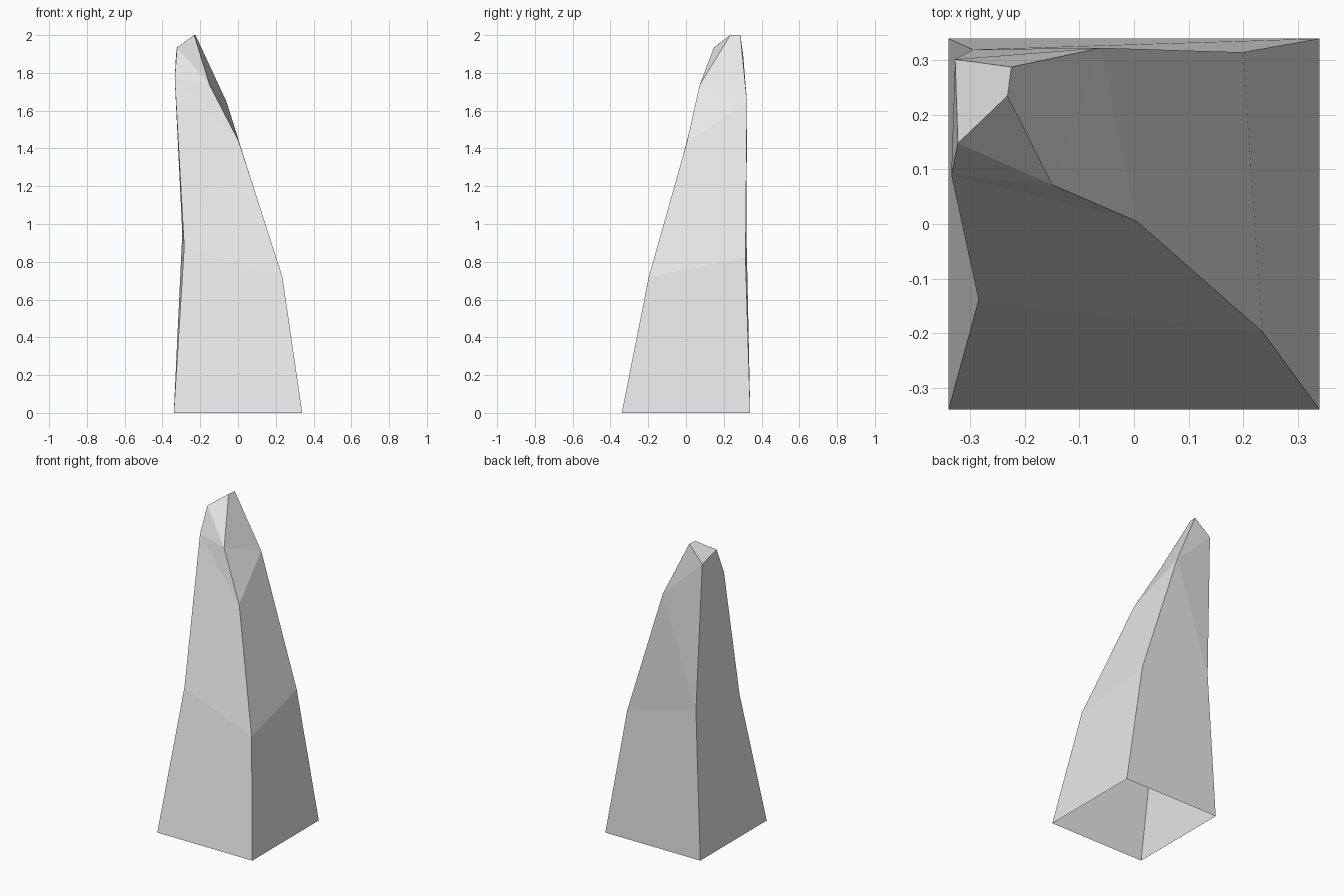
import bpy
import bmesh

# Remove the default object only
default = bpy.data.objects.get("Cube")
if default:
    bpy.data.objects.remove(default, do_unlink=True)


def make_material(name, rgb):
    mat = bpy.data.materials.new(name)
    mat.use_nodes = True
    color = (*rgb, 1.0)
    mat.diffuse_color = color
    mat.node_tree.nodes["Principled BSDF"].inputs["Base Color"].default_value = color
    return mat


# Corners of the leaning spire, level by level
HALF = 0.34
corners = {
    # square foot
    "foot_front_right": (-HALF, -HALF, 0),
    "foot_front_left": (HALF, -HALF, 0),
    "foot_back_left": (HALF, HALF, 0),
    "foot_back_right": (-HALF, HALF, 0),
    # waist, where the slopes change
    "waist_front_right": (-0.285, -0.14, 0.88),
    "waist_front_left": (0.235, -0.197, 0.72),
    "waist_back_left": (0.2, 0.315, 0.82),
    "waist_back_right": (-0.295, 0.32, 0.95),
    # shoulder, with the front left edge chipped twice
    "shoulder_front_right": (-0.335, 0.09, 1.77),
    "shoulder_front_left": (0.005, 0.005, 1.435),
    "shoulder_back_left": (-0.06, 0.323, 1.645),
    "chip": (-0.15, 0.072, 1.735),
    # sloping tip
    "tip_front_right": (-0.323, 0.148, 1.935),
    "tip_front_left": (-0.232, 0.235, 2.0),
    "tip_back_left": (-0.225, 0.288, 2.0),
    "tip_back_right": (-0.328, 0.302, 1.9),
}

bm = bmesh.new()
verts = {name: bm.verts.new(co) for name, co in corners.items()}


def facet(*names):
    bm.faces.new([verts[n] for n in names])


# Lower walls: one quad per side, open underneath
sides = ["front_right", "front_left", "back_left", "back_right"]
for a, b in zip(sides, sides[1:] + sides[:1]):
    facet("foot_" + a, "foot_" + b, "waist_" + b, "waist_" + a)

# Upper front
facet("waist_front_right", "waist_front_left", "shoulder_front_left")
facet("waist_front_right", "shoulder_front_left", "shoulder_front_right")
facet("shoulder_front_right", "shoulder_front_left", "chip")
facet("shoulder_front_right", "chip", "tip_front_right")
facet("tip_front_right", "chip", "tip_front_left")

# Upper left
facet("waist_front_left", "waist_back_left", "shoulder_front_left")
facet("waist_back_left", "shoulder_back_left", "shoulder_front_left")
facet("shoulder_front_left", "shoulder_back_left", "chip")
facet("chip", "shoulder_back_left", "tip_back_left", "tip_front_left")

# Upper back
facet("waist_back_left", "waist_back_right", "shoulder_back_left")
facet("waist_back_right", "tip_back_right", "shoulder_back_left")
facet("shoulder_back_left", "tip_back_right", "tip_back_left")

# Upper right
facet("waist_back_right", "waist_front_right", "shoulder_front_right", "tip_back_right")
facet("shoulder_front_right", "tip_front_right", "tip_back_right")

# Cap
facet("tip_front_right", "tip_front_left", "tip_back_left", "tip_back_right")

mesh = bpy.data.meshes.new("rock_spire")
bm.to_mesh(mesh)
bm.free()
mesh.materials.append(make_material("light_grey_stone", (0.8, 0.8, 0.8)))
spire = bpy.data.objects.new("rock_spire", mesh)
bpy.context.scene.collection.objects.link(spire)
